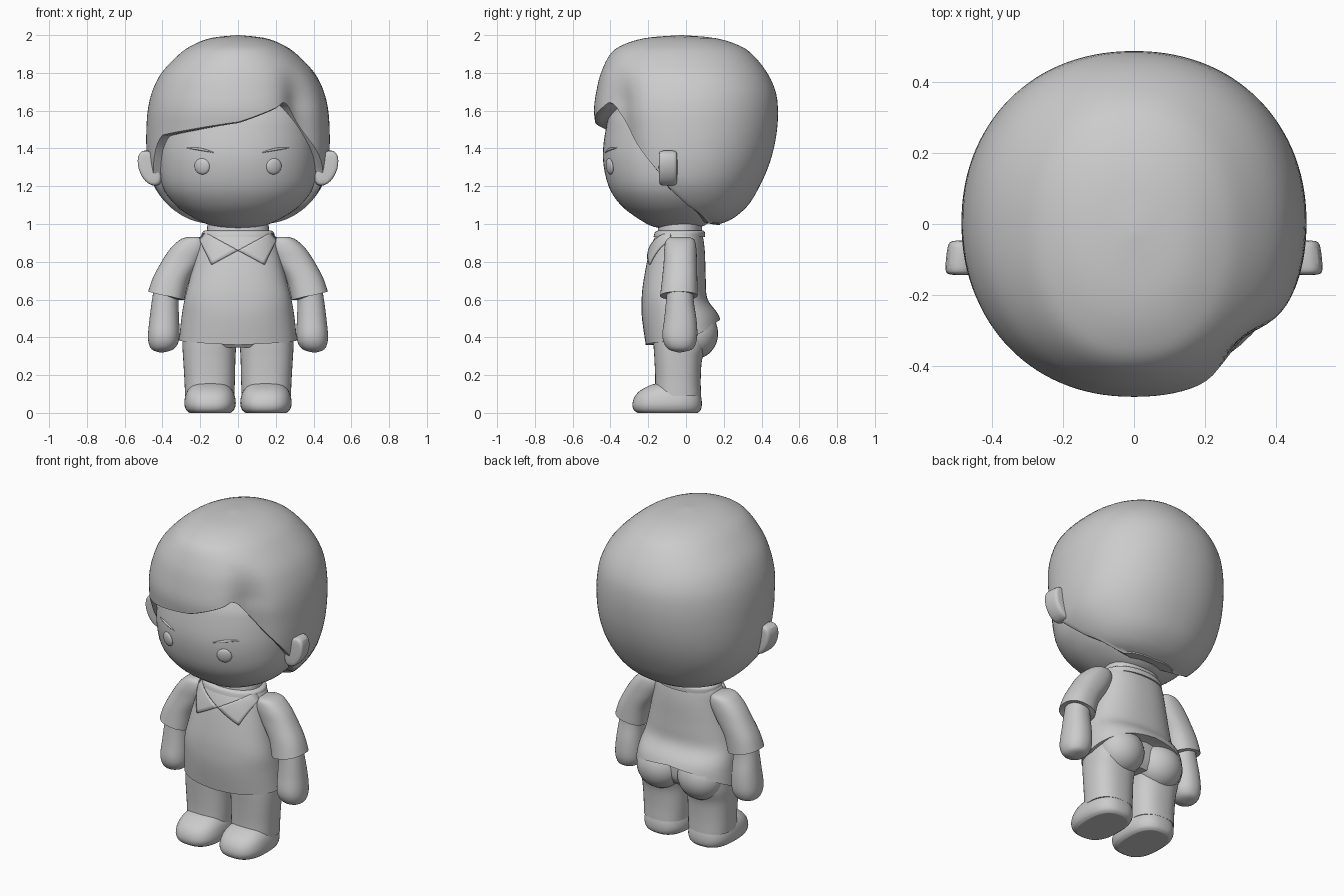
import bpy, bmesh, math
from mathutils import Vector

if "Cube" in bpy.data.objects:
    bpy.data.objects.remove(bpy.data.objects["Cube"])


def section(rows, u):
    """Catmull-Rom sample of the (z, xc, rx, y_front, y_back) rows."""
    i = min(int(u), len(rows) - 2)
    t = u - i
    p = [rows[max(0, min(len(rows) - 1, i + k))] for k in (-1, 0, 1, 2)]
    return [0.5 * (2 * b + (c - a) * t + (2 * a - 5 * b + 4 * c - d) * t * t
                   + (3 * b - a - 3 * c + d) * t ** 3) for a, b, c, d in zip(*p)]


def u_at(rows, z):
    lo, hi = 0.0, len(rows) - 1.0
    for _ in range(30):
        m = (lo + hi) / 2
        if section(rows, m)[0] > z:
            lo = m
        else:
            hi = m
    return lo


def front_y(rows, n, x, z):
    _, xc, rx, yf, yb = section(rows, u_at(rows, z))
    f = min(abs((x - xc) / rx), 0.97)
    return (yf + yb) / 2 - (yb - yf) / 2 * (1 - f ** n) ** (1 / n)


def finish(name, bm, smooth=40):
    bmesh.ops.recalc_face_normals(bm, faces=bm.faces)
    me = bpy.data.meshes.new(name)
    bm.to_mesh(me)
    bm.free()
    ob = bpy.data.objects.new(name, me)
    bpy.context.collection.objects.link(ob)
    bpy.context.view_layer.objects.active = ob
    ob.select_set(True)
    bpy.ops.object.shade_smooth_by_angle(angle=math.radians(smooth))
    ob.select_set(False)
    return ob


def loft(name, rows, n=2.2, low=None, side=1, seg=40, steps=24, dent=None, lip=0.0):
    """Rounded skin hanging from the top row to an edge height low(angle)."""
    bm = bmesh.new()
    cols = []
    for j in range(seg):
        a = -180 + 360 * j / seg
        s, c = math.sin(math.radians(a)), math.cos(math.radians(a))
        sx = math.copysign(abs(s) ** (2 / n), s)
        cy = math.copysign(abs(c) ** (2 / n), c)
        end = u_at(rows, low(a)) if low else len(rows) - 1
        samples = [(end * k / steps, 1.0, 0.0) for k in range(steps + 1)]
        samples += [(end, 0.975, -lip), (end, 0.93, -lip), (end, 0.5, 0)]
        col = []
        for u, k, dz in samples:
            z, xc, rx, yf, yb = section(rows, u)
            if dent:
                k *= dent(a, z)
            col.append(bm.verts.new((side * (xc + rx * sx * k),
                                     (yf + yb) / 2 - (yb - yf) / 2 * cy * k, z + dz)))
        cols.append(col)
    for j in range(seg):
        p, q = cols[j], cols[(j + 1) % seg]
        for i in range(len(p) - 1):
            bm.faces.new((p[i], q[i], q[i + 1], p[i + 1]))
    for i in (0, -1):
        bm.faces.new([c[i] for c in cols])
    return finish(name, bm)


def piecewise(pts):
    def f(a):
        for (a0, z0), (a1, z1) in zip(pts, pts[1:]):
            if a <= a1:
                return z0 + (z1 - z0) * (a - a0) / (a1 - a0)
        return pts[-1][1]
    return f


# Face
face = [(1.85, 0, .05, -.1, .1), (1.75, 0, .3, -.3, .25), (1.6, 0, .39, -.395, .3),
        (1.5, 0, .41, -.425, .3), (1.35, 0, .42, -.44, .3), (1.2, 0, .4, -.41, .27),
        (1.1, 0, .33, -.345, .22), (1.03, 0, .23, -.255, .15),
        (.985, 0, .12, -.17, .08), (.97, 0, .01, -.06, -.03)]
loft("face", face, 2.15, seg=56, steps=36)

# Hair: swept fringe with a notch at one temple
hair = [(2.0, 0, .004, -.03, -.022), (1.985, 0, .14, -.21, .15), (1.95, 0, .235, -.33, .27),
        (1.9, 0, .31, -.4, .35), (1.8, 0, .405, -.45, .43), (1.7, 0, .455, -.475, .475),
        (1.6, 0, .478, -.487, .487), (1.5, 0, .485, -.475, .482), (1.4, 0, .485, -.46, .465),
        (1.3, 0, .475, -.44, .435), (1.2, 0, .445, -.4, .39), (1.1, 0, .37, -.3, .33),
        (1.03, 0, .27, -.16, .25), (1.0, 0, .14, -.02, .18)]
hairline = piecewise([(-180, 1.0), (-110, 1.01), (-90, 1.1), (-78, 1.2), (-70, 1.3), (-62, 1.41),
                      (-55, 1.47), (-30, 1.5), (0, 1.54), (25, 1.62), (31, 1.65), (36, 1.62),
                      (52, 1.46), (72, 1.28), (78, 1.2), (90, 1.1), (110, 1.01), (180, 1.0)])


def temple(a, z):
    return 1 - .1 * math.exp(-((a - 43) / 13) ** 2) * max(0, min(1, (1.85 - z) / .2))


loft("hair", hair, 2.15, hairline, seg=120, steps=36, dent=temple, lip=.006)

# Neck and collar band
loft("neck", [(1.02, 0, .16, -.14, .085), (.96, 0, .165, -.15, .085), (.9, 0, .17, -.15, .085)], 2.2)
loft("collar_band", [(.965, 0, .175, -.15, .092), (.955, 0, .19, -.165, .1),
                     (.93, 0, .195, -.172, .1)], 2.2, steps=8)

# Shirt body, hem raised at the back
shirt = [(.965, 0, .17, -.14, .08), (.93, 0, .2, -.165, .09), (.85, 0, .22, -.195, .1),
         (.7, 0, .258, -.225, .105), (.6, 0, .283, -.235, .115), (.5, 0, .3, -.233, .18),
         (.34, 0, .316, -.21, .19)]
hem = piecewise([(-180, .5), (-150, .48), (-90, .385), (0, .36), (90, .385), (150, .48), (180, .5)])
loft("shirt", shirt, 2.3, hem, seg=64)

# Pelvis
loft("pelvis", [(.6, 0, .24, -.18, .08), (.5, 0, .275, -.19, .11), (.4, 0, .285, -.185, .11),
                (.345, 0, .26, -.15, .08)], 2.4)

sleeve = [(.93, .235, .04, -.085, .02), (.915, .24, .07, -.105, .045), (.87, .26, .098, -.115, .055),
          (.8, .3, .105, -.118, .058), (.7, .357, .1, -.128, .06), (.58, .39, .102, -.142, .062)]
arm = [(.7, .37, .068, -.1, .04), (.6, .385, .07, -.105, .04), (.5, .39, .078, -.115, .055),
       (.42, .393, .083, -.125, .06), (.37, .395, .078, -.117, .053),
       (.335, .4, .055, -.09, .03), (.32, .405, .01, -.04, -.03)]
leg = [(.45, .15, .14, -.175, .12), (.36, .152, .142, -.172, .11), (.28, .152, .138, -.167, .085),
       (.18, .15, .134, -.163, .078), (.09, .15, .13, -.165, .08)]
shoe = [(.16, .148, .02, -.13, -.1), (.15, .148, .085, -.18, 0), (.12, .148, .118, -.24, .065),
        (.085, .148, .132, -.272, .08), (.045, .148, .136, -.284, .084),
        (.015, .148, .126, -.276, .078), (.0, .148, .108, -.255, .062)]
ear = [(.39, 1.2), (.48, 1.195), (.54, 1.29), (.535, 1.39), (.465, 1.395), (.42, 1.34)]
flap = [Vector(p) for p in ((.175, .955), (.0, .86), (.14, .785), (.205, .92))]

for side, tag in ((1, "right"), (-1, "left")):
    # Limbs and shoes
    loft(tag + "_sleeve", sleeve, 2.3, lambda a: .62 + .022 * math.sin(math.radians(a)), side)
    loft(tag + "_arm", arm, 2.2, side=side)
    loft(tag + "_trouser_leg", leg, 2.4, side=side)
    loft(tag + "_shoe", shoe, 2.6, side=side)

    # Seat of the trousers
    bm = bmesh.new()
    bmesh.ops.create_uvsphere(bm, u_segments=28, v_segments=16, radius=1)
    bmesh.ops.scale(bm, vec=(.14, .125, .135), verts=bm.verts)
    bmesh.ops.translate(bm, vec=(side * .137, .045, .42), verts=bm.verts)
    finish(tag + "_trouser_seat", bm)

    # Ear
    bm = bmesh.new()
    f = bm.faces.new([bm.verts.new((side * x, -.145, z)) for x, z in ear])
    ext = bmesh.ops.extrude_face_region(bm, geom=[f], use_keep_orig=True)
    bmesh.ops.translate(bm, vec=(side * -.01, .1, 0),
                        verts=[v for v in ext["geom"] if isinstance(v, bmesh.types.BMVert)])
    edges = [e for e in bm.edges if abs(e.verts[0].co.y - e.verts[1].co.y) < .01]
    bmesh.ops.bevel(bm, geom=edges, offset=.01, segments=1, affect='EDGES')
    finish(tag + "_ear", bm, 80).modifiers.new("round", 'SUBSURF').levels = 2

    # Eye button lying on the face
    ex, ez, e = side * .19, 1.305, .01
    fy = lambda x, z: front_y(face, 2.15, x, z)
    nor = Vector(((fy(ex + e, ez) - fy(ex - e, ez)) / (2 * e), -1,
                  (fy(ex, ez + e) - fy(ex, ez - e)) / (2 * e)))
    bm = bmesh.new()
    bmesh.ops.create_uvsphere(bm, u_segments=24, v_segments=12, radius=1)
    bmesh.ops.scale(bm, vec=(.043, .043, .015), verts=bm.verts)
    eye = finish(tag + "_eye", bm)
    eye.location = (ex, fy(ex, ez), ez)
    eye.rotation_euler = nor.to_track_quat('Z', 'Y').to_euler()

    # Eyebrow
    cu = bpy.data.curves.new(tag + "_eyebrow", 'CURVE')
    cu.dimensions, cu.bevel_depth, cu.bevel_resolution = '3D', .007, 2
    sp = cu.splines.new('POLY')
    sp.points.add(8)
    for i, p in enumerate(sp.points):
        t = i / 8
        x, z = side * (.13 + .14 * t), 1.378 + .046 * t - .022 * t * t
        p.co = (x, fy(x, z) - .001, z, 1)
        p.radius = .25 + .75 * math.sin(math.pi * t)
    bpy.context.collection.objects.link(bpy.data.objects.new(tag + "_eyebrow", cu))

    # Collar flap draped on the chest
    bm = bmesh.new()
    grid = []
    for i in range(9):
        for j in range(9):
            p = flap[0].lerp(flap[1], i / 8).lerp(flap[3].lerp(flap[2], i / 8), j / 8)
            grid.append(bm.verts.new((side * p.x, front_y(shirt, 2.3, p.x, p.y) - .005, p.y)))
    for i in range(8):
        for j in range(8):
            k = i * 9 + j
            bm.faces.new((grid[k], grid[k + 1], grid[k + 10], grid[k + 9]))
    thick = finish(tag + "_collar_flap", bm).modifiers.new("thickness", 'SOLIDIFY')
    thick.thickness, thick.offset = .008, 0
